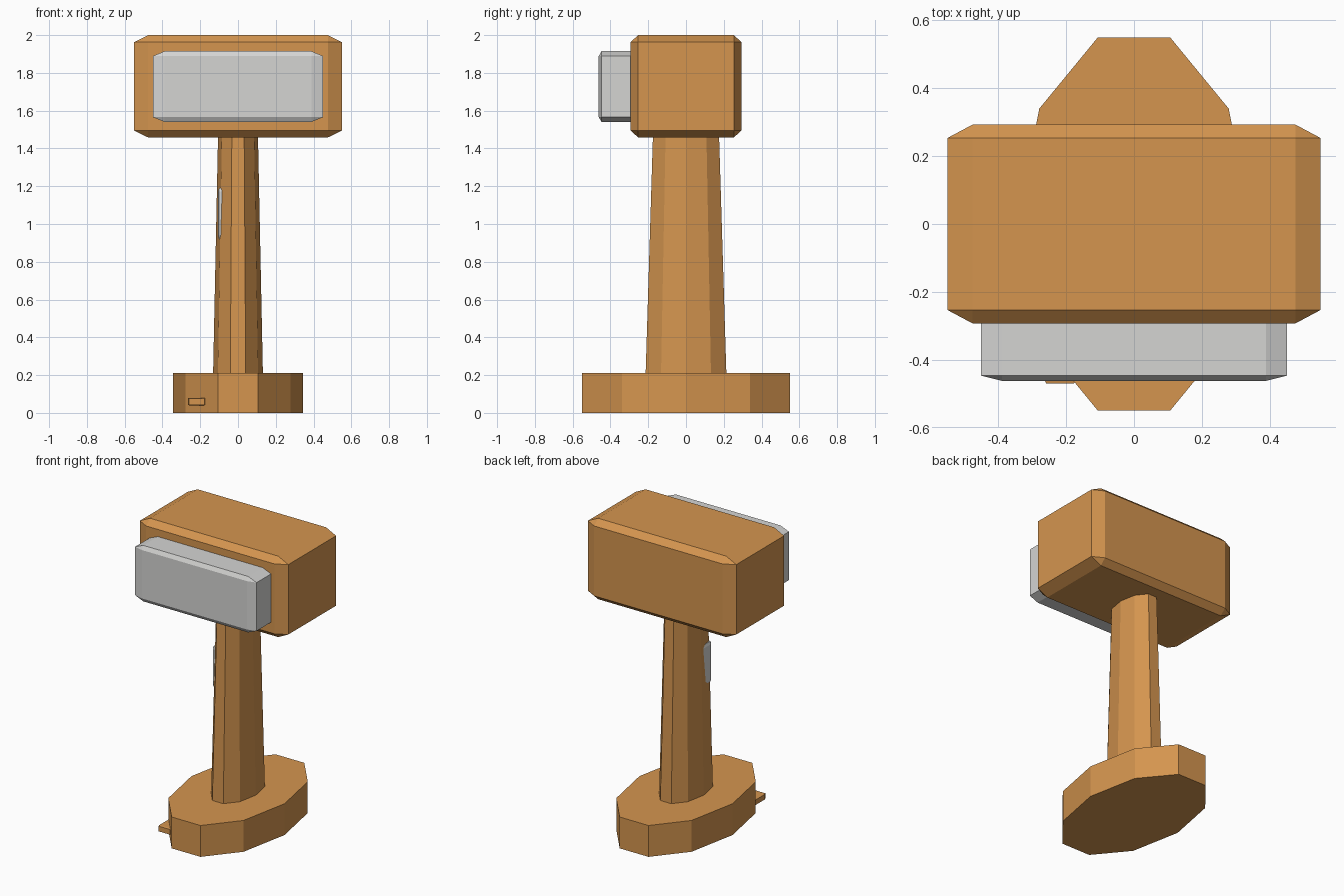
import bpy, bmesh
from math import cos, sin, tau

cube = bpy.data.objects.get("Cube")
if cube:
    bpy.data.objects.remove(cube, do_unlink=True)


def material(name, rgb):
    mat = bpy.data.materials.new(name)
    mat.use_nodes = True
    mat.diffuse_color = (*rgb, 1)
    bsdf = next(n for n in mat.node_tree.nodes if n.type == 'BSDF_PRINCIPLED')
    bsdf.inputs["Base Color"].default_value = (*rgb, 1)
    return mat


wood = material("warm_wood", (0.66, 0.30, 0.078))
metal = material("light_grey", (0.66, 0.66, 0.65))


def finish(name, bm, mat):
    bmesh.ops.recalc_face_normals(bm, faces=bm.faces)
    mesh = bpy.data.meshes.new(name)
    bm.to_mesh(mesh)
    bm.free()
    mesh.materials.append(mat)
    obj = bpy.data.objects.new(name, mesh)
    bpy.context.collection.objects.link(obj)


def chamfered_box(name, low, high, mat):
    """Unit cube chamfered on every edge, then stretched between two corners."""
    bm = bmesh.new()
    bmesh.ops.create_cube(bm, size=2)
    bmesh.ops.bevel(bm, geom=bm.edges[:], offset=0.136, segments=1, affect='EDGES')
    for v in bm.verts:
        v.co = [(a + b) / 2 + c * (b - a) / 2 for a, b, c in zip(low, high, v.co)]
    finish(name, bm, mat)


def oval_column(name, bottom, top, mat, sides=10):
    """Ten-sided oval prism; each end is (x radius, y radius, height)."""
    bm = bmesh.new()
    rings = [[bm.verts.new((rx * cos(tau * i / sides), ry * sin(tau * i / sides), z))
              for i in range(sides)] for rx, ry, z in (bottom, top)]
    for ring in rings:
        bm.faces.new(ring)
    for i in range(sides):
        j = (i + 1) % sides
        bm.faces.new((rings[0][i], rings[0][j], rings[1][j], rings[1][i]))
    finish(name, bm, mat)


# Foot and tapering handle
oval_column("base", (0.345, 0.578, 0), (0.345, 0.578, 0.21), wood)
oval_column("handle", (0.132, 0.225, 0.2), (0.105, 0.183, 1.5), wood)

# Head with its striking face
chamfered_box("head", (-0.55, -0.293, 1.458), (0.55, 0.293, 2.0), wood)
chamfered_box("striking_face", (-0.45, -0.462, 1.54), (0.45, -0.24, 1.915), metal)

# Small inlay in the handle and tab on the base
chamfered_box("handle_inlay", (-0.106, -0.122, 0.92), (-0.03, -0.02, 1.19), metal)
chamfered_box("base_tab", (-0.265, -0.47, 0.04), (-0.17, -0.28, 0.08), wood)
